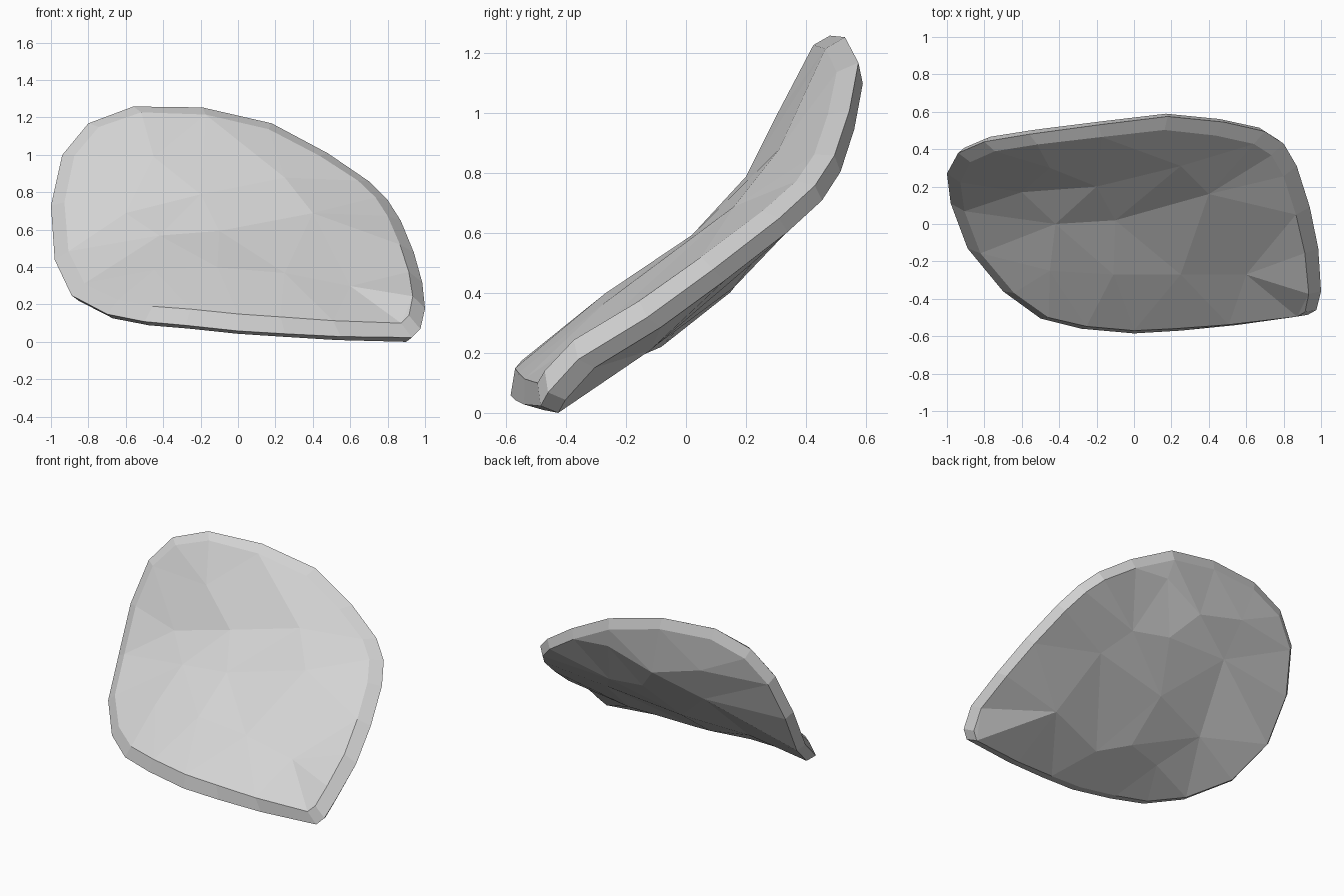
import bpy
import bmesh
from mathutils import Vector
from mathutils.geometry import delaunay_2d_cdt

if "Cube" in bpy.data.objects:
    bpy.data.objects.remove(bpy.data.objects["Cube"])

# Silhouette rim of the curved slab, clockwise from the left side
RIM = [(-1, .27, .73), (-.94, .38, 1.0), (-.80, .44, 1.17), (-.56, .48, 1.26),
       (-.19, .53, 1.255), (.18, .575, 1.17), (.48, .545, 1.01), (.70, .495, .86),
       (.80, .43, .76), (.87, .31, .65), (.94, .09, .48), (.985, -.13, .32),
       (1, -.36, .18), (.975, -.46, .07), (.93, -.485, .025), (.55, -.54, .03),
       (.25, -.57, .045), (0, -.585, .06), (-.28, -.56, .09), (-.50, -.505, .11),
       (-.70, -.36, .15), (-.89, -.13, .25), (-.98, .11, .44)]

# Points that shape the front (saddle) and back (bulging) faces
FRONT = [(-.42, 0, .57), (-.1, .02, .595), (.4, .16, .69), (-.6, .17, .69),
         (-.2, .20, .79), (.25, .31, .88), (-.45, .30, .99),
         (-.45, -.25, .385), (-.11, -.27, .40), (.25, -.27, .37),
         (.6, -.27, .30)]
BACK = [(-.09, -.13, .205), (.1, -.24, .14), (.52, -.12, .21), (-.5, .03, .345),
        (-.08, .16, .42), (.45, .22, .50), (-.4, .38, .70), (.05, .40, .68),
        (.32, .37, .64), (-.1, .51, .85), (-.45, .49, .95), (.2, .56, .97),
        (-.35, -.2, .19)]

CENTRE = Vector((0, 0, .6))
NORMAL = Vector((0, -.7071, .7071))   # general facing direction of the slab


def ring(inset, lift, fade):
    """Copy of the rim pulled inward and moved along the slab normal."""
    out = []
    for p in RIM:
        p = Vector(p)
        out.append(p + (CENTRE - p).normalized() * inset
                   + NORMAL * (lift - fade * p.z))
    return out


def cap(bm, loop, inner):
    """Triangulated face through a loop and its inner points."""
    verts = loop + [bm.verts.new(p) for p in inner]
    flat = [Vector((v.co.x, (v.co.y + v.co.z) * .7071)) for v in verts]
    n = len(loop)
    edges = [(i, (i + 1) % n) for i in range(n)]
    _, _, faces, orig, _, _ = delaunay_2d_cdt(flat, edges, [], 1, 1e-5)
    for f in faces:
        bm.faces.new([verts[orig[i][0]] for i in f])


bm = bmesh.new()
loops = [[bm.verts.new(p) for p in ring(*r)]
         for r in ((.075, .058, .025), (0, 0, 0), (.04, -.06, 0))]

# Bevelled edge between the three rings
n = len(RIM)
for a, b in zip(loops, loops[1:]):
    for i in range(n):
        j = (i + 1) % n
        bm.faces.new((a[i], a[j], b[j], b[i]))

# Front and back faces
cap(bm, loops[0], FRONT)
cap(bm, loops[2], BACK)
bmesh.ops.recalc_face_normals(bm, faces=bm.faces[:])

# Rest on the ground
low = min(v.co.z for v in bm.verts)
bmesh.ops.translate(bm, verts=bm.verts[:], vec=(0, 0, -low))

mesh = bpy.data.meshes.new("curved_slab")
bm.to_mesh(mesh)
bm.free()
slab = bpy.data.objects.new("curved_slab", mesh)
bpy.context.collection.objects.link(slab)

grey = bpy.data.materials.new("light grey")
grey.diffuse_color = (.65, .65, .65, 1)
grey.use_nodes = True
grey.node_tree.nodes["Principled BSDF"].inputs["Base Color"].default_value = grey.diffuse_color
mesh.materials.append(grey)
